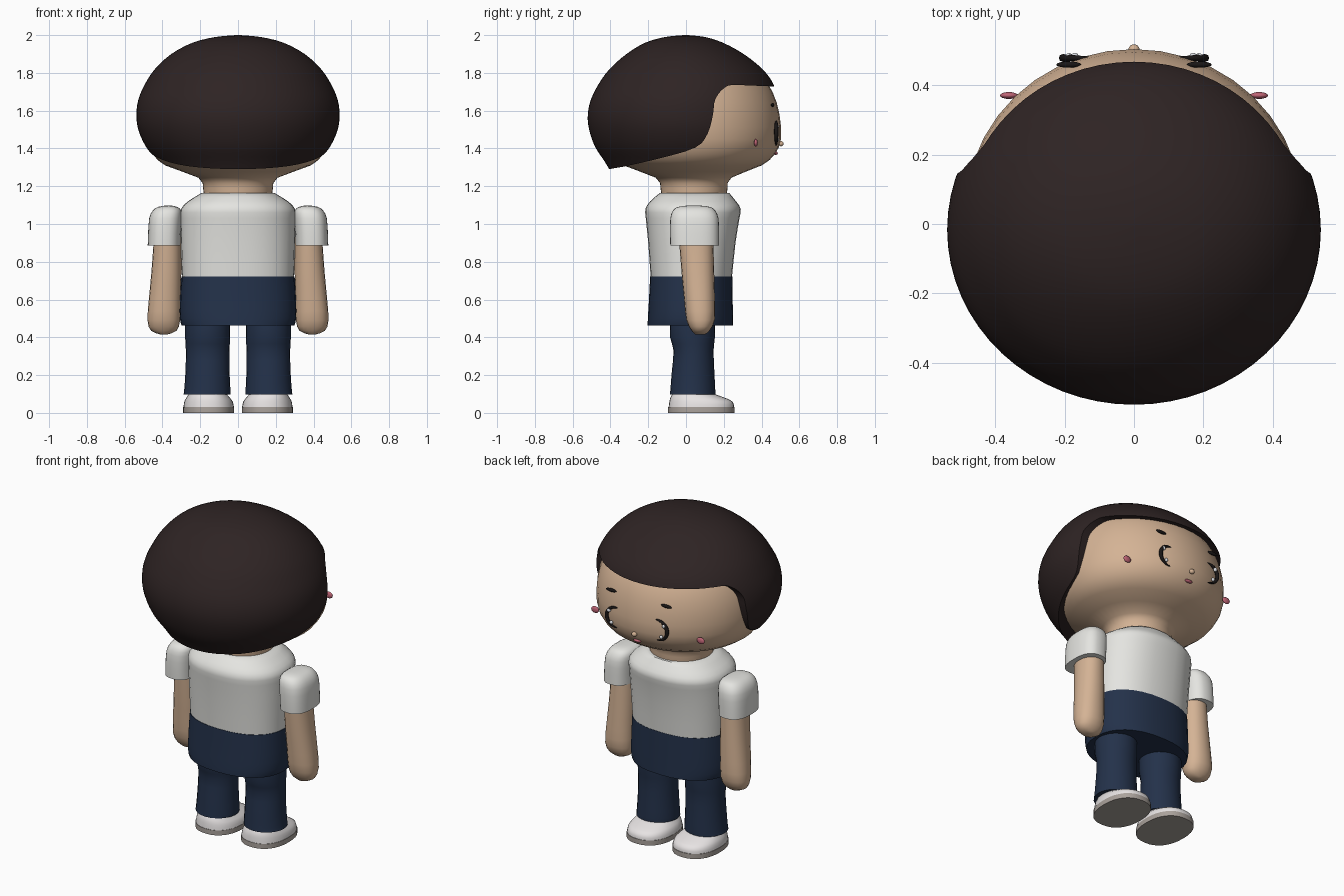
import bpy, bmesh, math
from mathutils import Vector

if "Cube" in bpy.data.objects:
    bpy.data.objects.remove(bpy.data.objects["Cube"], do_unlink=True)


def material(name, r, g, b):
    m = bpy.data.materials.new(name)
    m.use_nodes = True
    m.diffuse_color = (r, g, b, 1)
    bsdf = m.node_tree.nodes["Principled BSDF"]
    bsdf.inputs["Base Color"].default_value = (r, g, b, 1)
    bsdf.inputs["Roughness"].default_value = 0.8
    return m


HAIR = material("dark brown hair", .027, .017, .017)
SKIN = material("warm skin", .66, .45, .30)
SHIRT = material("off white shirt", .78, .78, .75)
NAVY = material("navy trousers", .017, .031, .068)
SHOE = material("white shoe", .80, .77, .77)
SOLE = material("grey sole", .40, .36, .33)
PINK = material("rosy pink", .52, .13, .18)
BLACK = material("eye black", .010, .008, .008)
SHINE = material("eye shine", .72, .74, .78)


def finish(name, bm, mat, angle=45):
    bmesh.ops.recalc_face_normals(bm, faces=bm.faces)
    mesh = bpy.data.meshes.new(name)
    bm.to_mesh(mesh)
    bm.free()
    mesh.materials.append(mat)
    ob = bpy.data.objects.new(name, mesh)
    bpy.context.collection.objects.link(ob)
    smooth(ob, angle)
    return ob


def smooth(ob, angle):
    bpy.ops.object.select_all(action="DESELECT")
    ob.select_set(True)
    bpy.context.view_layer.objects.active = ob
    bpy.ops.object.shade_smooth_by_angle(angle=math.radians(angle))


def spline(rows, steps):
    """Catmull-Rom interpolation through rows of numbers."""
    rows = [Vector(r) for r in rows]
    out = []
    for i in range(len(rows) - 1):
        a, b, c, d = rows[max(i - 1, 0)], rows[i], rows[i + 1], rows[min(i + 2, len(rows) - 1)]
        for k in range(steps):
            t = k / steps
            out.append(b + (c - a) * (t / 2) + (a * 2 - b * 5 + c * 4 - d) * (t * t / 2)
                       + (b * 3 - a - c * 3 + d) * (t ** 3 / 2))
    return out + [rows[-1]]


def loft(name, mat, rows, steps=2, sides=32, power=2.0, angle=45, flip=1):
    """Stack rounded rings; each row is z, x min, x max, y min, y max."""
    bm = bmesh.new()
    rings = []
    for z, x0, x1, y0, y1 in spline(rows, steps):
        ring = []
        for k in range(sides):
            t = 2 * math.pi * k / sides
            c, s = math.cos(t), math.sin(t)
            px = math.copysign(abs(c) ** (2 / power), c)
            py = math.copysign(abs(s) ** (2 / power), s)
            ring.append(bm.verts.new((flip * ((x0 + x1) / 2 + px * (x1 - x0) / 2),
                                      (y0 + y1) / 2 + py * (y1 - y0) / 2, z)))
        rings.append(ring)
    for low, high in zip(rings, rings[1:]):
        for k in range(sides):
            j = (k + 1) % sides
            bm.faces.new((low[k], low[j], high[j], high[k]))
    bm.faces.new(rings[0])
    bm.faces.new(rings[-1])
    return finish(name, bm, mat, angle)


def centred(rows):
    return [(z, -r, r, y0, y1) for z, r, y0, y1 in rows]


def blob(name, mat, centre, radii):
    bm = bmesh.new()
    bmesh.ops.create_uvsphere(bm, u_segments=16, v_segments=10, radius=1)
    bmesh.ops.scale(bm, vec=radii, verts=bm.verts)
    bmesh.ops.translate(bm, vec=centre, verts=bm.verts)
    return finish(name, bm, mat, 180)


# Head with neck
loft("head", SKIN, centred([
    (1.14, .18, -.13, .215), (1.19, .185, -.135, .22), (1.245, .21, -.16, .24),
    (1.31, .385, -.33, .40), (1.37, .45, -.39, .47), (1.45, .48, -.42, .503),
    (1.58, .483, -.43, .495), (1.70, .455, -.41, .458), (1.80, .40, -.36, .385),
    (1.89, .28, -.25, .26), (1.93, .10, -.10, .10)]), sides=40, angle=60)

# Hair cap, opened along the neck, cheeks and fringe
hair = loft("hair", HAIR, centred([
    (1.27, .375, -.395, .36), (1.33, .425, -.43, .41), (1.41, .488, -.482, .46),
    (1.50, .528, -.513, .485), (1.58, .538, -.52, .487), (1.66, .527, -.503, .48),
    (1.74, .493, -.463, .463), (1.82, .44, -.405, .405), (1.90, .353, -.315, .305),
    (1.96, .24, -.215, .195), (1.99, .12, -.11, .10), (2.0, .01, -.01, .01)]),
    steps=3, sides=64)
edge = spline([(-.62, 1.28), (-.41, 1.29), (-.15, 1.345), (.05, 1.405), (.115, 1.48),
               (.143, 1.58), (.155, 1.66), (.21, 1.725), (.30, 1.735), (.70, 1.715)], 3)
bm = bmesh.new()
outline = [(-.62, 1.0)] + [tuple(p) for p in edge] + [(.70, 1.0)]
base = bm.faces.new([bm.verts.new((-1, y, z)) for y, z in outline])
side = bmesh.ops.extrude_face_region(bm, geom=[base])["geom"]
bmesh.ops.translate(bm, vec=(2, 0, 0), verts=[v for v in side if isinstance(v, bmesh.types.BMVert)])
cutter = finish("hair_cutter", bm, HAIR)
cutter.hide_render = True
mod = hair.modifiers.new("opening", "BOOLEAN")
mod.operation, mod.solver, mod.object = "DIFFERENCE", "EXACT", cutter
bpy.context.view_layer.objects.active = hair
bpy.ops.object.modifier_apply(modifier=mod.name)
bpy.data.objects.remove(cutter, do_unlink=True)
smooth(hair, 40)

# Torso and hips
loft("shirt", SHIRT, centred([
    (.715, .297, -.187, .243), (.90, .303, -.20, .262), (1.03, .305, -.213, .283),
    (1.08, .302, -.215, .29), (1.12, .265, -.19, .265), (1.163, .195, -.14, .23)]),
    power=2.3, steps=2)
loft("hips", NAVY, centred([
    (.462, .298, -.203, .25), (.50, .308, -.202, .249), (.60, .307, -.196, .247),
    (.722, .30, -.19, .245)]), power=2.3)

# Limbs, mirrored
for label, s in (("left", 1), ("right", -1)):
    loft(label + "_sleeve", SHIRT, [
        (.885, .305, .478, -.083, .175), (.95, .303, .476, -.085, .175),
        (1.03, .298, .47, -.083, .172), (1.07, .30, .452, -.07, .155),
        (1.09, .32, .425, -.045, .13), (1.097, .35, .39, 0, .08)],
        power=2.6, flip=s)
    loft(label + "_arm", SKIN, [
        (.415, .375, .41, .05, .10), (.435, .325, .46, .03, .125),
        (.49, .307, .479, .002, .152), (.60, .304, .472, -.01, .153),
        (.75, .30, .458, -.024, .149), (.93, .30, .445, -.038, .144)],
        sides=20, power=2.2, flip=s)
    loft(label + "_leg", NAVY, [
        (.098, .04, .288, -.085, .155), (.12, .04, .285, -.083, .155),
        (.22, .045, .278, -.075, .15), (.33, .045, .276, -.066, .146),
        (.40, .042, .28, -.084, .153), (.50, .042, .28, -.084, .155)],
        sides=24, flip=s)
    loft(label + "_shoe", SHOE, [
        (.028, .021, .289, -.092, .255), (.06, .028, .284, -.088, .247),
        (.082, .045, .272, -.082, .20), (.10, .06, .26, -.072, .15)],
        power=2.3, flip=s)
    loft(label + "_sole", SOLE, [
        (0, .02, .291, -.094, .258), (.03, .02, .291, -.094, .258)],
        steps=1, power=2.3, flip=s)

    # Eye: a tapered crescent with two glints
    crescent = bpy.data.curves.new(label + "_eye_line", "CURVE")
    crescent.dimensions = "3D"
    crescent.bevel_depth = .011
    crescent.bevel_resolution = 2
    path = crescent.splines.new("POLY")
    path.points.add(16)
    for i, p in enumerate(path.points):
        t = math.radians(105 - 195 * i / 16)
        p.co = (s * (.138 + .068 * math.cos(t)), .478, 1.48 + .062 * math.sin(t), 1)
        p.radius = .25 + .75 * math.sin(math.pi * i / 16)
    crescent.materials.append(BLACK)
    bpy.context.collection.objects.link(bpy.data.objects.new(label + "_eye_line", crescent))
    blob(label + "_upper_glint", SHINE, (s * .187, .482, 1.515), (.011, .01, .012))
    blob(label + "_lower_glint", SHINE, (s * .170, .484, 1.445), (.010, .009, .011))

    # Brow and cheek
    blob(label + "_brow", BLACK, (s * .188, .459, 1.63), (.036, .009, .010))
    blob(label + "_cheek", PINK, (s * .36, .37, 1.43), (.026, .010, .020))

# Nose and mouth
blob("nose", SKIN, (0, .503, 1.425), (.016, .014, .014))
blob("mouth", PINK, (0, .474, 1.375), (.026, .012, .009))
